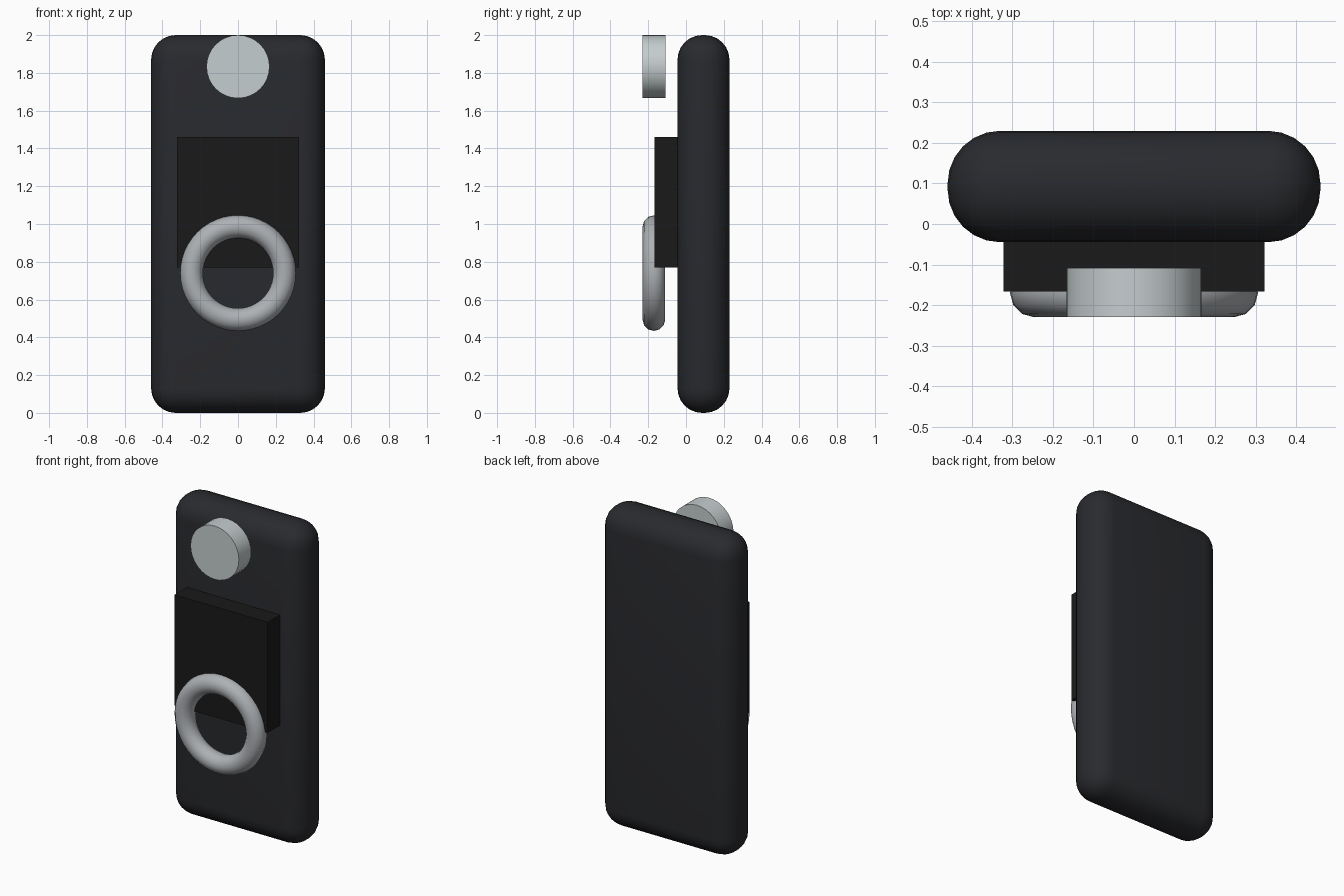
import bpy
import math

if "Cube" in bpy.data.objects:
    bpy.data.objects.remove(bpy.data.objects["Cube"])


def material(name, color):
    m = bpy.data.materials.new(name)
    m.diffuse_color = (*color, 1)
    m.use_nodes = True
    m.node_tree.nodes["Principled BSDF"].inputs["Base Color"].default_value = m.diffuse_color
    return m


def finish(name, mat, smooth=True):
    ob = bpy.context.object
    ob.name = name
    ob.data.materials.append(mat)
    if smooth:
        bpy.ops.object.shade_smooth_by_angle(angle=math.radians(35))
    return ob


def box(name, x, y, z, mat, bevel=0.0):
    """Box from (min, max) ranges, optionally with rounded edges."""
    ranges = (x, y, z)
    bpy.ops.mesh.primitive_cube_add(size=1, location=[(a + b) / 2 for a, b in ranges])
    bpy.context.object.scale = [b - a for a, b in ranges]
    bpy.ops.object.transform_apply(location=False, rotation=False, scale=True)
    if bevel:
        mod = bpy.context.object.modifiers.new("rounding", "BEVEL")
        mod.width = bevel
        mod.segments = 6
        mod.limit_method = "NONE"
        bpy.ops.object.modifier_apply(modifier=mod.name)
    return finish(name, mat, smooth=bevel > 0)


casing = material("casing_black", (0.022, 0.023, 0.027))
glass = material("screen_black", (0.010, 0.010, 0.011))
metal = material("ring_grey", (0.42, 0.44, 0.46))
silver = material("button_silver", (0.56, 0.61, 0.62))
facing_front = (math.pi / 2, 0, 0)

# Rounded slab body
box("body", (-0.46, 0.46), (-0.045, 0.23), (0, 2), casing, 0.13)

# Raised screen
box("screen", (-0.322, 0.322), (-0.167, -0.04), (0.77, 1.46), glass)

# Control ring
bpy.ops.mesh.primitive_torus_add(major_radius=0.246, minor_radius=0.06,
                                 major_segments=48, minor_segments=12,
                                 location=(0, -0.17, 0.74), rotation=facing_front)
finish("control_ring", metal)

# Round top button
bpy.ops.mesh.primitive_cylinder_add(vertices=32, radius=0.167, depth=0.122,
                                    location=(0, -0.169, 1.833), rotation=facing_front)
finish("top_button", silver)
